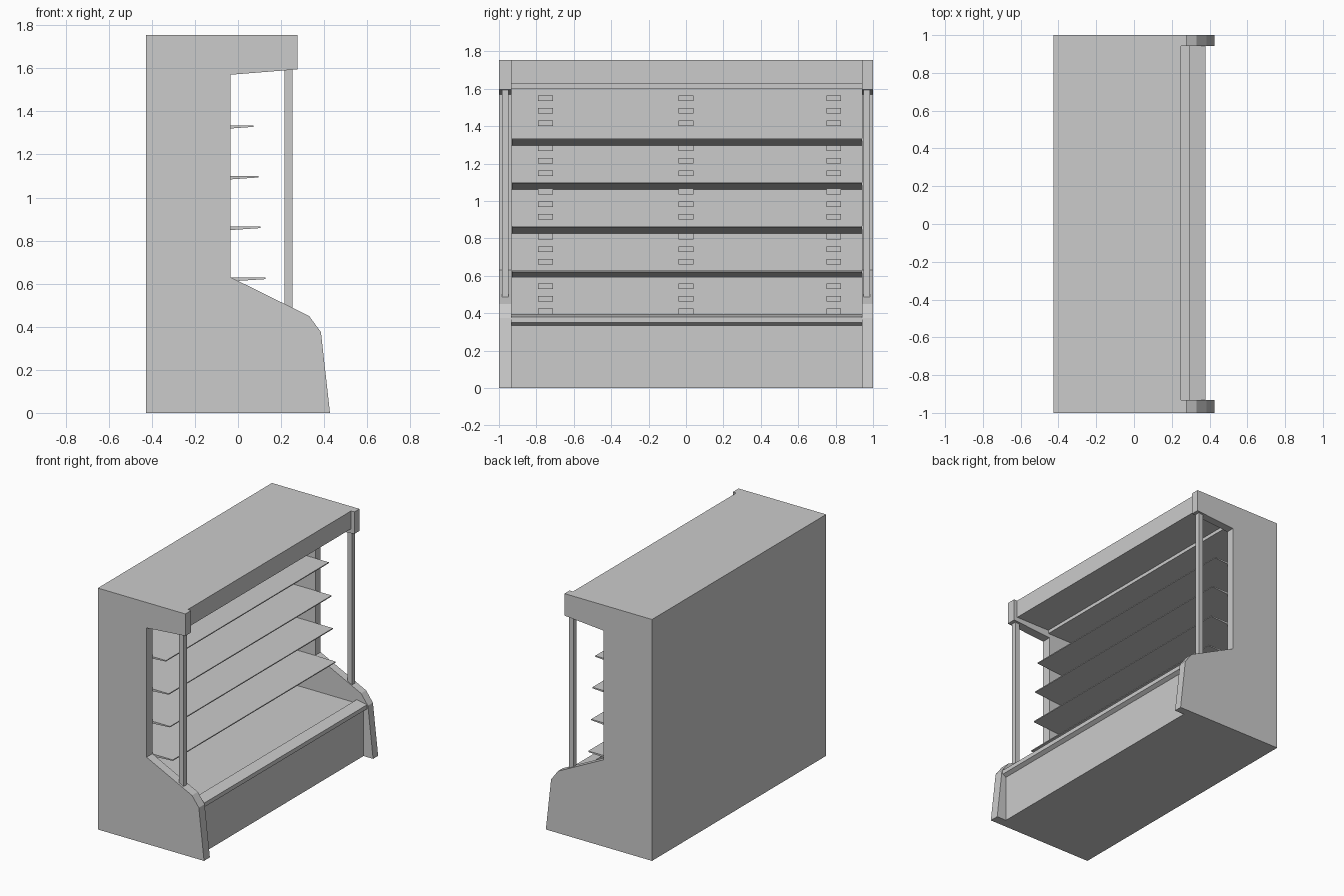
import bpy

if "Cube" in bpy.data.objects:
    bpy.data.objects.remove(bpy.data.objects["Cube"])


def extrude_profile(name, pts, y0, y1):
    """Solid made from an x-z outline swept along y."""
    n = len(pts)
    verts = [(x, y, z) for y in (y0, y1) for x, z in pts]
    faces = [tuple(range(n)), tuple(reversed(range(n, 2 * n)))]
    faces += [(i, i + n, (i + 1) % n + n, (i + 1) % n) for i in range(n)]
    mesh = bpy.data.meshes.new(name)
    mesh.from_pydata(verts, [], faces)
    mesh.update()
    obj = bpy.data.objects.new(name, mesh)
    bpy.context.collection.objects.link(obj)
    return obj


def box(name, x0, x1, y0, y1, z0, z1):
    return extrude_profile(name, [(x0, z0), (x1, z0), (x1, z1), (x0, z1)], y0, y1)


BACK, WALL, TOP = -0.427, -0.36, 1.755
Y0, Y1 = -0.933, 0.942  # inner faces of the end panels

# Cabinet body: kick plate, front lip, tub floor, back wall and stepped canopy
body = [(BACK, 0), (0.35, 0), (0.35, 0.335), (0.378, 0.35), (0.378, 0.38),
        (0.295, 0.395), (0.295, 0.37), (WALL, 0.37), (WALL, 1.60), (-0.025, 1.60),
        (-0.025, 1.625), (0.25, 1.625), (0.25, TOP), (BACK, TOP)]
extrude_profile("cabinet_body", body, Y0, Y1)

# End panels and the slim posts in their openings
panel = [(BACK, 0), (0.427, 0), (0.385, 0.375), (0.33, 0.45), (-0.035, 0.63),
         (-0.035, 1.57), (0.277, 1.595), (0.277, TOP), (BACK, TOP)]
for side, s, inner in (("left", -1, Y0), ("right", 1, Y1)):
    lo, hi = sorted((inner, s * 1.0))
    extrude_profile(side + "_end_panel", panel, lo, hi)
    lo, hi = sorted((s * 0.95, s * 0.985))
    box(side + "_post", 0.215, 0.253, lo, hi, 0.48, 1.60)

# Tapered shelves, deeper towards the bottom
shelves = [(1.335, 0.072), (1.10, 0.095), (0.865, 0.105), (0.628, 0.128)]
for i, (z, tip) in enumerate(shelves):
    extrude_profile(f"shelf_{i + 1}", [(WALL, z - 0.038), (tip, z - 0.007),
                                       (tip, z), (WALL, z)], Y0 + 0.002, Y1 - 0.002)

# Vent tabs on the back wall, three columns in groups of three
for group, z_top in enumerate((1.55, 1.283, 1.05, 0.81, 0.545)):
    for row in range(3):
        z = z_top - 0.067 * row
        for col, y in enumerate((-0.75, 0.0, 0.79)):
            box(f"vent_tab_{group}_{row}_{col}", WALL - 0.01, WALL + 0.012,
                y - 0.04, y + 0.04, z - 0.015, z + 0.015)
